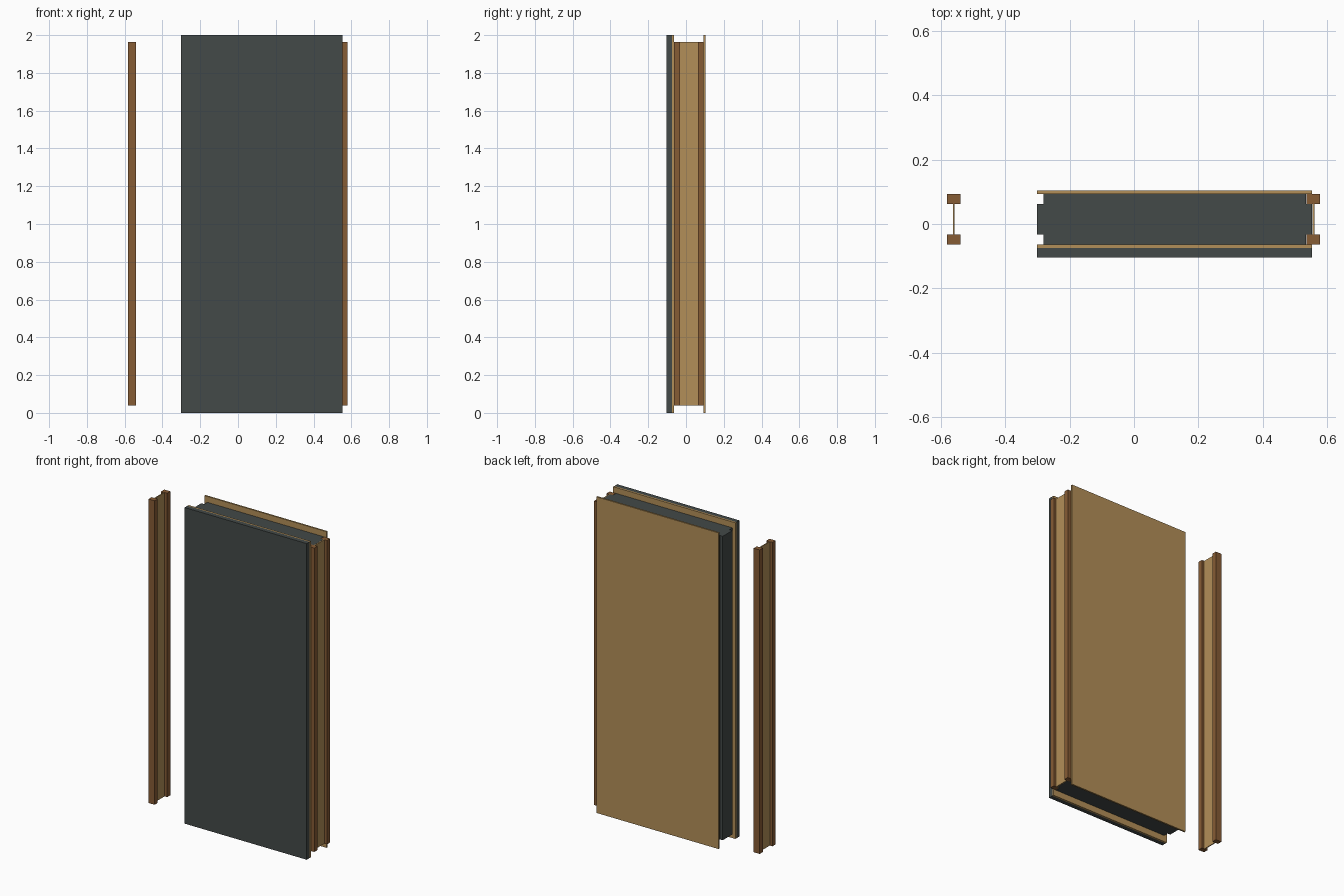
import bpy, bmesh

if "Cube" in bpy.data.objects:
    bpy.data.objects.remove(bpy.data.objects["Cube"])


def material(name, rgb):
    m = bpy.data.materials.new(name)
    m.diffuse_color = (*rgb, 1.0)
    m.use_nodes = True
    m.node_tree.nodes["Principled BSDF"].inputs["Base Color"].default_value = m.diffuse_color
    return m


CHARCOAL = material("charcoal", (0.056, 0.067, 0.065))
TAN = material("tan board", (0.45, 0.275, 0.098))
BROWN = material("brown timber", (0.24, 0.106, 0.035))


def extrude_profile(name, points, z0, z1, mat):
    """Upright prism from a plan outline (counter-clockwise)."""
    bm = bmesh.new()
    face = bm.faces.new([bm.verts.new((x, y, z0)) for x, y in points])
    top = bmesh.ops.extrude_face_region(bm, geom=[face])
    verts = [g for g in top["geom"] if isinstance(g, bmesh.types.BMVert)]
    bmesh.ops.translate(bm, verts=verts, vec=(0, 0, z1 - z0))
    bmesh.ops.recalc_face_normals(bm, faces=bm.faces)
    mesh = bpy.data.meshes.new(name)
    bm.to_mesh(mesh)
    bm.free()
    mesh.materials.append(mat)
    ob = bpy.data.objects.new(name, mesh)
    bpy.context.collection.objects.link(ob)
    return ob


def block(name, x0, x1, y0, y1, z0, z1, mat):
    return extrude_profile(name, [(x0, y0), (x1, y0), (x1, y1), (x0, y1)], z0, z1, mat)


# Plan levels through the panel thickness, front to back
FRONT, CLAD, CORE_F, CORE_B, BACK = -0.104, -0.075, -0.0635, 0.0935, 0.104
FL = 0.031                      # flange depth
LEFT, RIGHT = -0.301, 0.554     # panel ends
NOTCH = 0.020                   # core cut-back for the flanges
Z0, Z1 = 0.04, 1.963            # core and joist height range

# Full-height skins
block("front_cladding", LEFT, RIGHT, FRONT, CLAD, 0, 2, CHARCOAL)
block("front_board", LEFT, RIGHT, CLAD, CORE_F, 0, 2, TAN)
block("back_board", LEFT, RIGHT, CORE_B, BACK, 0, 2, TAN)

# Insulation core with a tongue at each end
yf, yb = CORE_F + FL, CORE_B - FL
l, r = LEFT + NOTCH, RIGHT - NOTCH
extrude_profile("insulation_core", [
    (l, CORE_F), (r, CORE_F), (r, yf), (RIGHT, yf), (RIGHT, yb), (r, yb),
    (r, CORE_B), (l, CORE_B), (l, yb), (LEFT, yb), (LEFT, yf), (l, yf)],
    Z0, Z1, CHARCOAL)

# I-joists: one fitted on the right, one pulled out on the left
for side, cx in (("left", -0.5605), ("right", 0.5575)):
    hw = 0.021
    block(f"{side}_joist_front_flange", cx - hw, cx + hw, CORE_F, yf, Z0, Z1, BROWN)
    block(f"{side}_joist_back_flange", cx - hw, cx + hw, yb, CORE_B, Z0, Z1, BROWN)
    block(f"{side}_joist_web", cx - 0.003, cx + 0.003, yf, yb, Z0, Z1, TAN)
